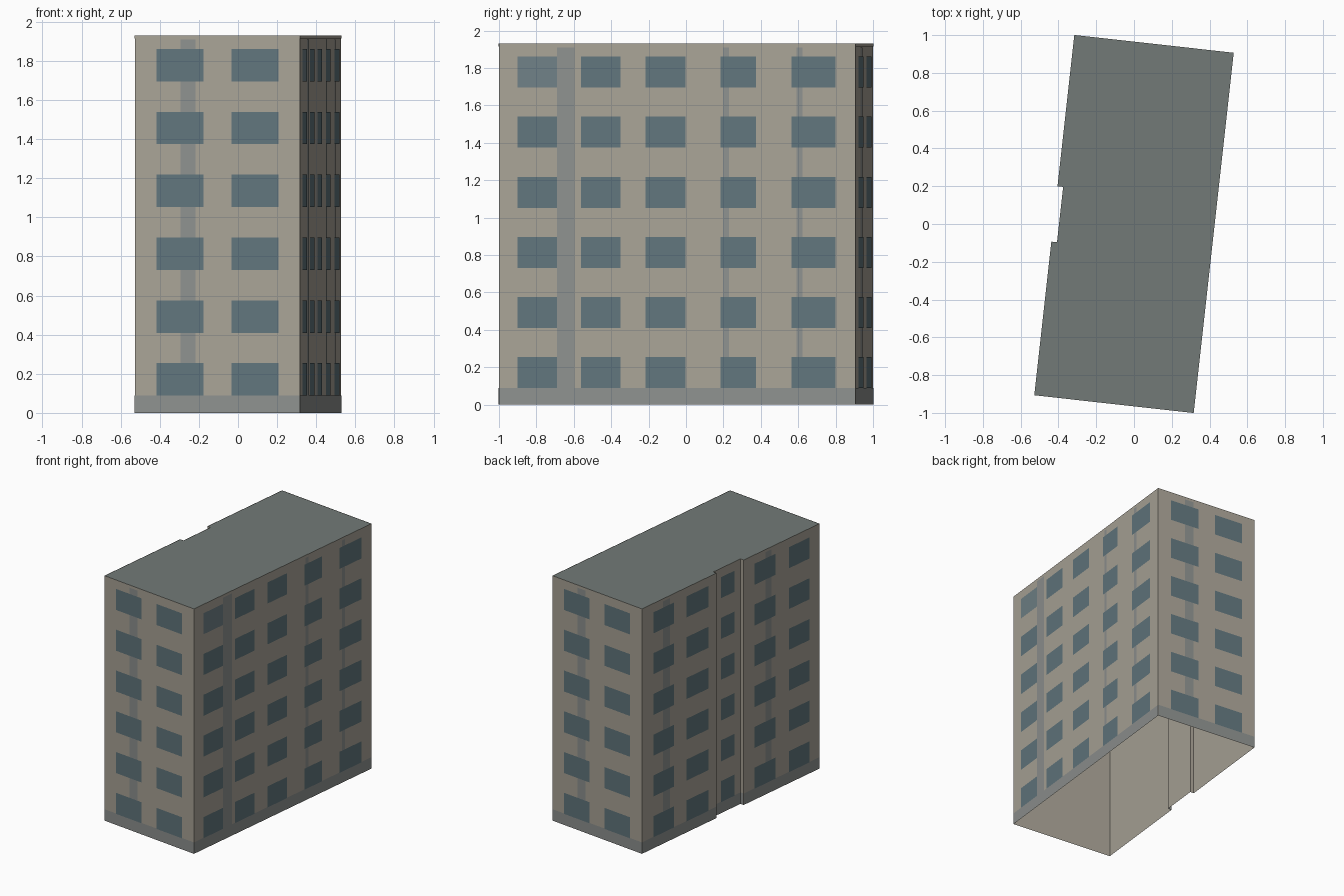
import bpy
from mathutils import Matrix, Vector

if "Cube" in bpy.data.objects:
    bpy.data.objects.remove(bpy.data.objects["Cube"])

HEIGHT, FLOORS, STEP = 1.93, 6, 0.3215
W, L = 0.4246, 0.9594                      # half width / half length
ROT = Matrix.Rotation(-0.1107, 3, 'Z')     # block is turned in plan


def material(name, rgb):
    m = bpy.data.materials.new(name)
    m.diffuse_color = (*rgb, 1)
    m.use_nodes = True
    m.node_tree.nodes["Principled BSDF"].inputs["Base Color"].default_value = m.diffuse_color
    return m


WALL = material("wall_beige", (0.40, 0.37, 0.31))
GLASS = material("window_blue", (0.12, 0.18, 0.205))
PALE = material("window_pale", (0.16, 0.22, 0.24))
TRIM = material("trim_grey", (0.27, 0.285, 0.275))
ROOF = material("roof_grey", (0.17, 0.195, 0.185))


def make(name, polys, mat):
    verts, faces = [], []
    for p in polys:
        faces.append(range(len(verts), len(verts) + len(p)))
        verts += [ROT @ Vector(v) for v in p]
    mesh = bpy.data.meshes.new(name)
    mesh.from_pydata(verts, [], [list(f) for f in faces])
    mesh.materials.append(mat)
    ob = bpy.data.objects.new(name, mesh)
    bpy.context.collection.objects.link(ob)
    return ob


# Footprint, counter-clockwise, with the shallow recess on the left side
plan = [(-W, -L), (W, -L), (W, L), (-W, L),
        (-W, 0.154), (-W + 0.03, 0.154), (-W + 0.03, -0.141), (-W, -0.141)]
edges = [(Vector(a), Vector(b)) for a, b in zip(plan, plan[1:] + plan[:1])]
FRONT, RIGHT, BACK, LEFT, RECESS = edges[0], edges[1], edges[2], edges[3], edges[6 - 1]


def panel(edge, d0, d1, z0, z1, off):
    """Upright rectangle on a wall, d0..d1 measured from its left end."""
    a, b = edge
    t = (b - a).normalized()
    n = Vector((t.y, -t.x)) * off
    p, q = a + t * d0 + n, a + t * d1 + n
    return [(p.x, p.y, z0), (q.x, q.y, z0), (q.x, q.y, z1), (p.x, p.y, z1)]


def band(z0, z1, off):
    return [panel(e, 0, (e[1] - e[0]).length, z0, z1, off) for e in edges]


# Shell, open underneath
make("walls", band(0, HEIGHT, 0), WALL)
make("roof", [[(x, y, HEIGHT) for x, y in plan]], ROOF)
make("roof_lip", band(1.915, HEIGHT, 0.002), WALL)
make("base_band", band(0, 0.09, 0.0015), TRIM)

# Window columns and vertical strips for each wall
end_windows = [(0.112, 0.353), (0.498, 0.739)]
windows = {
    "front": (FRONT, end_windows),
    "back": (BACK, end_windows),
    "right": (RIGHT, [(0.10, 0.312), (0.443, 0.654), (0.79, 1.003),
                      (1.192, 1.383), (1.574, 1.811)]),
    "left": (LEFT, [(0.12, 0.345), (0.48, 0.715), (1.215, 1.44), (1.585, 1.81)]),
    "recess": (RECESS, [(0.08, 0.225)]),
}
strips = {
    "front": [(0.236, 0.312)],
    "back": [(0.236, 0.312)],
    "right": [(0.312, 0.408), (1.207, 1.237), (1.60, 1.634)],
    "left": [(0.228, 0.303), (1.334, 1.40)],
}
for side, (edge, cols) in windows.items():
    panes, pale = [], []
    for i, (d0, d1) in enumerate(cols):
        for f in range(FLOORS):
            z = 0.088 + f * STEP
            top_corner = side == "right" and i == 0 and f == FLOORS - 1
            (pale if top_corner else panes).append(
                panel(edge, d0, d1, z, z + 0.166, 0.003))
    make(side + "_windows", panes, GLASS)
    if pale:
        make(side + "_pale_window", pale, PALE)
    if side in strips:
        make(side + "_strips",
             [panel(edge, d0, d1, 0.09, 1.91, 0.0015) for d0, d1 in strips[side]], TRIM)
